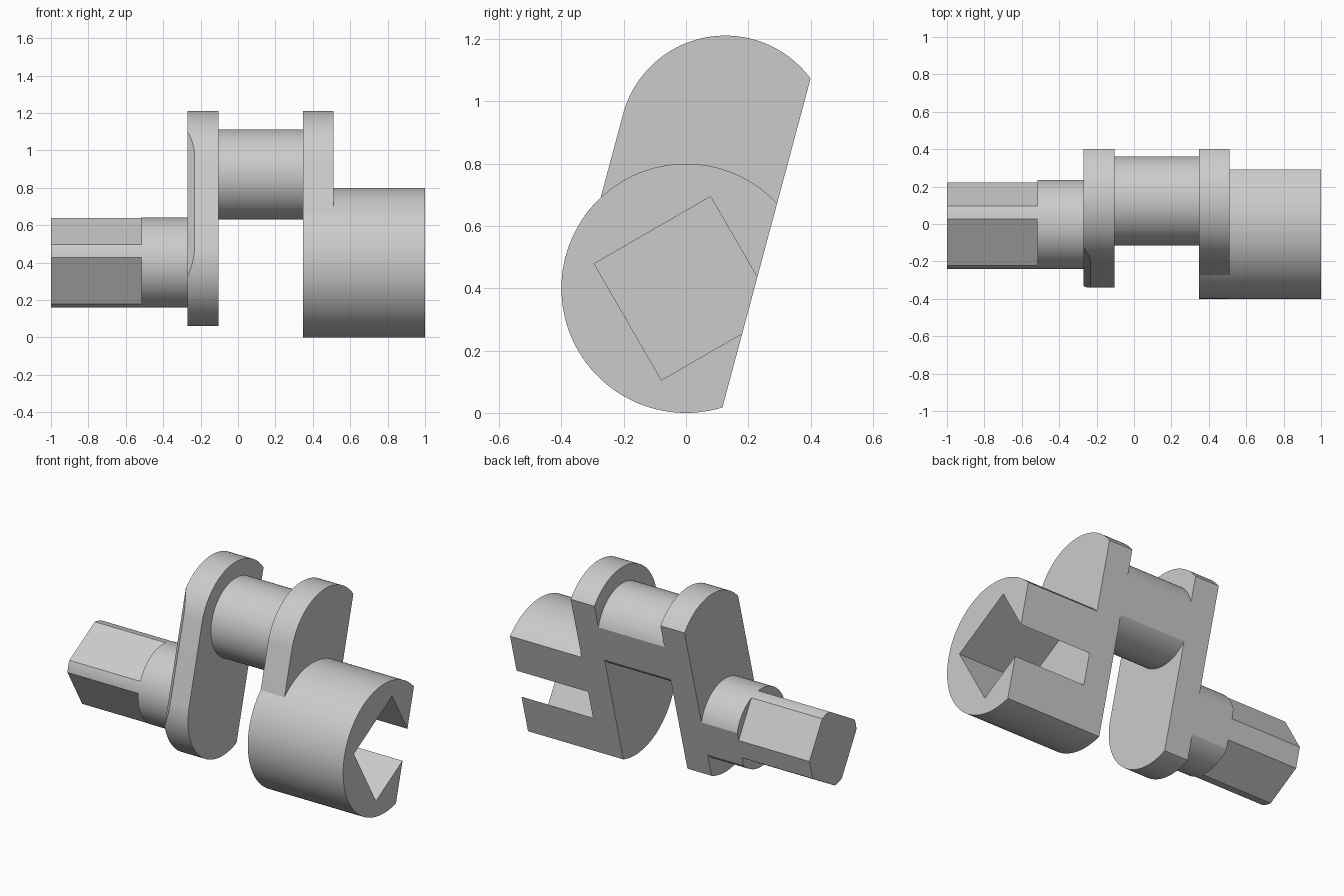
import bpy
import bmesh
from math import acos, asin, cos, sin, sqrt, pi, radians
from mathutils import Vector

cube = bpy.data.objects.get("Cube")
if cube:
    bpy.data.objects.remove(cube, do_unlink=True)

# Plain grey metal
steel = bpy.data.materials.new("grey steel")
steel.use_nodes = True
GREY = (0.6, 0.6, 0.6, 1)
steel.diffuse_color = GREY
steel.node_tree.nodes["Principled BSDF"].inputs["Base Color"].default_value = GREY

# Section frame: u points out of the flat back, v runs along the crank arm
TILT = radians(15)
U = Vector((0, cos(TILT), -sin(TILT)))
V = Vector((0, sin(TILT), cos(TILT)))
AXIS = Vector((0, 0, 0.4))

FLAT = 0.212       # distance from shaft axis to the flat back
THROW = 0.488      # shaft axis to crank pin axis
HUB_R, WEB_R, PIN_R = 0.4, 0.34, 0.241
SOCKET = 0.305     # half diagonal of the square socket


def arc(r, start, end, v=0, steps=72):
    """Points of an arc in the section frame, centred on (0, v)."""
    angles = [start + (end - start) * i / steps for i in range(steps + 1)]
    return [(r * cos(a), v + r * sin(a)) for a in angles]


def cut_arc(r, v=0):
    """Circle clipped by the flat back, running from the top edge to the bottom."""
    a = acos(FLAT / r)
    return arc(r, a, 2 * pi - a, v, 96)


def prism(name, profile, x0, x1, chamfer=None):
    """Extrude a section profile along x, optionally sliced by a plane."""
    bm = bmesh.new()
    verts = [bm.verts.new(AXIS + U * u + V * v + Vector((x0, 0, 0))) for u, v in profile]
    face = bm.faces.new(verts)
    grown = bmesh.ops.extrude_face_region(bm, geom=[face])["geom"]
    bmesh.ops.translate(bm, vec=(x1 - x0, 0, 0),
                        verts=[g for g in grown if isinstance(g, bmesh.types.BMVert)])
    if chamfer:
        point, normal = chamfer
        geom = bm.verts[:] + bm.edges[:] + bm.faces[:]
        cut = bmesh.ops.bisect_plane(bm, geom=geom, plane_co=point, plane_no=normal,
                                     clear_outer=True)["geom_cut"]
        bmesh.ops.holes_fill(bm, edges=[g for g in cut if isinstance(g, bmesh.types.BMEdge)])
    bmesh.ops.recalc_face_normals(bm, faces=bm.faces)
    mesh = bpy.data.meshes.new(name)
    bm.to_mesh(mesh)
    bm.free()
    mesh.materials.append(steel)
    obj = bpy.data.objects.new(name, mesh)
    bpy.context.collection.objects.link(obj)
    bpy.ops.object.select_all(action="DESELECT")
    obj.select_set(True)
    bpy.context.view_layer.objects.active = obj
    bpy.ops.object.shade_smooth_by_angle(angle=radians(20))
    return obj


# Square drive end with rounded corners, one corner lost to the flat back
FLAT_DIST = 0.1935
half = pi / 4 - acos(FLAT_DIST / PIN_R)
edge = FLAT_DIST * sqrt(2) - FLAT
drive = [(FLAT, edge)]
for corner in (pi / 2, pi, 3 * pi / 2):
    drive += arc(PIN_R, corner - half, corner + half, steps=8)
drive.append((FLAT, -edge))
prism("drive_end", drive, -1, -0.515)

# Round neck and crank pin
prism("shaft_neck", cut_arc(PIN_R), -0.515, -0.27)
prism("crank_pin", cut_arc(PIN_R, THROW), -0.105, 0.347)

# Pill-shaped web with a chamfer along its outer front edge
top, low = acos(FLAT / WEB_R), 2 * pi - acos(FLAT / WEB_R)
pill = arc(WEB_R, top, pi, THROW) + arc(WEB_R, pi, low)
point = AXIS + U * -0.302 + Vector((-0.27, 0, 0))
prism("drive_side_web", pill, -0.27, -0.105, (point, Vector((-1, 0, 0)) - U))

# Web merged with the round hub
join = pi - asin(sqrt(HUB_R ** 2 - WEB_R ** 2) / HUB_R)
hub_low = 2 * pi - acos(FLAT / HUB_R)
hub_web = arc(WEB_R, top, pi, THROW) + arc(HUB_R, join, hub_low, steps=96)
prism("hub_side_web", hub_web, 0.347, 0.51)

# Hub with a square socket open through the flat back
lip = SOCKET - FLAT
socket = [(FLAT, -lip), (0, -SOCKET), (-SOCKET, 0), (0, SOCKET), (FLAT, lip)]
prism("socket_hub", cut_arc(HUB_R) + socket, 0.51, 1)
